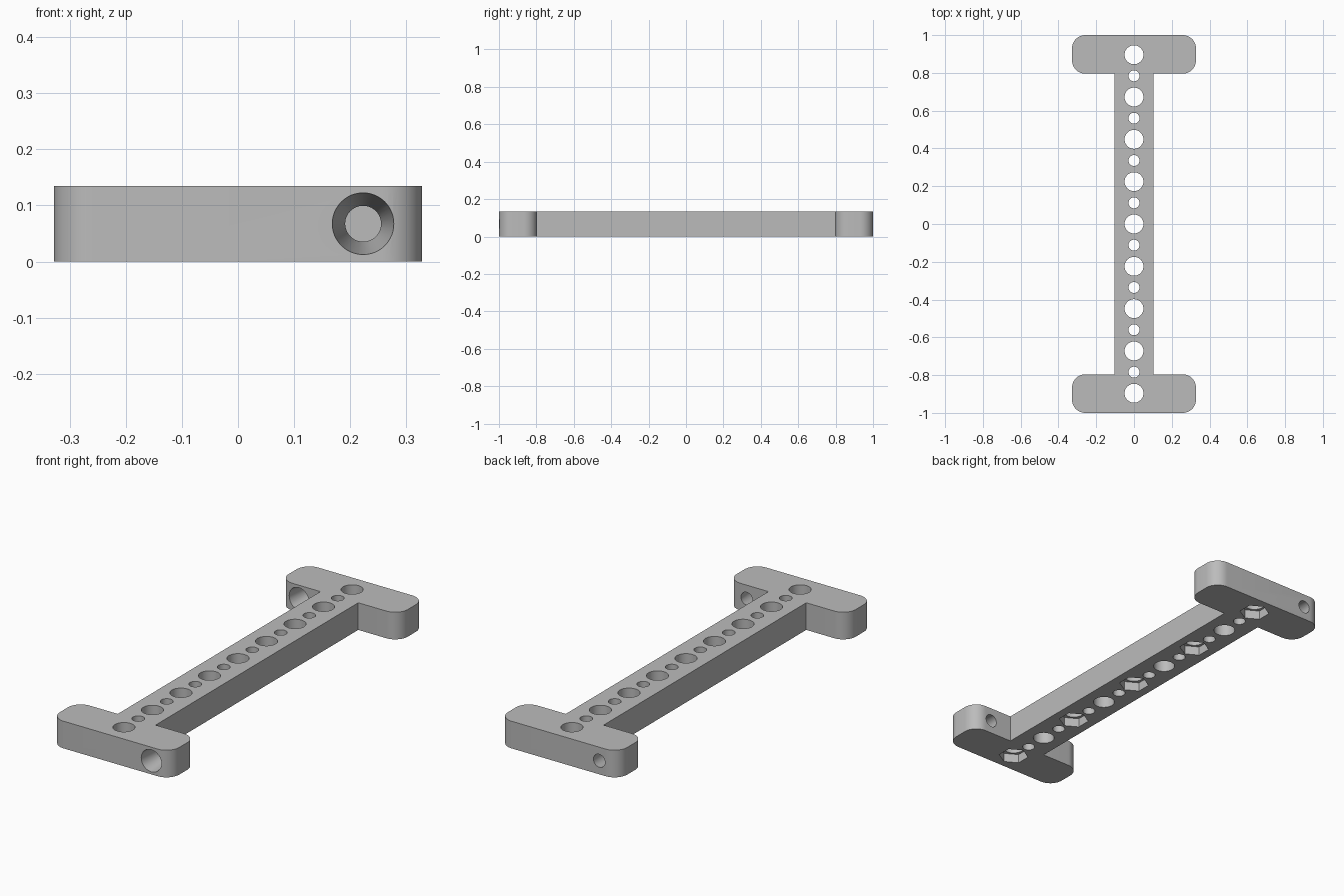
import bpy, bmesh, math
from mathutils import Matrix, Vector

if "Cube" in bpy.data.objects:
    bpy.data.objects.remove(bpy.data.objects["Cube"])

THICK = 0.135          # plate thickness
HEAD_X, HEAD_Y = 0.328, 0.796
BAR_X, CORNER = 0.104, 0.07
PITCH = 0.224          # spacing of the large holes

grey = bpy.data.materials.new("light_grey")
grey.use_nodes = True
colour = (0.5, 0.5, 0.5, 1)
grey.diffuse_color = colour
grey.node_tree.nodes["Principled BSDF"].inputs["Base Color"].default_value = colour


def to_object(bm, name):
    bmesh.ops.recalc_face_normals(bm, faces=bm.faces)
    mesh = bpy.data.meshes.new(name)
    bm.to_mesh(mesh)
    bm.free()
    obj = bpy.data.objects.new(name, mesh)
    bpy.context.collection.objects.link(obj)
    mesh.materials.append(grey)
    return obj


def arc(cx, cy, start, steps=12):
    """Quarter circle, counter-clockwise from the start angle."""
    return [(cx + CORNER * math.cos(start + i * math.pi / 2 / steps),
             cy + CORNER * math.sin(start + i * math.pi / 2 / steps))
            for i in range(steps + 1)]


def add_cylinder(bm, centre, r1, r2, depth, sides, rot=Matrix()):
    bmesh.ops.create_cone(bm, cap_ends=True, segments=sides, radius1=r1, radius2=r2,
                          depth=depth, matrix=Matrix.Translation(centre) @ rot)


def cut(target, bm, name):
    """Subtract the shapes in bm from the target."""
    cutter = to_object(bm, name)
    cutter.hide_render = True
    mod = target.modifiers.new(name, 'BOOLEAN')
    mod.operation, mod.solver, mod.object = 'DIFFERENCE', 'EXACT', cutter
    bpy.context.view_layer.objects.active = target
    bpy.ops.object.modifier_apply(modifier=name)
    bpy.data.objects.remove(cutter)


# Bar with a rounded crosspiece at each end, as one extruded outline
half = [(BAR_X, HEAD_Y)]
ix = HEAD_X - CORNER
half += arc(ix, HEAD_Y + CORNER, -math.pi / 2)
half += arc(ix, 1 - CORNER, 0)
half += arc(-ix, 1 - CORNER, math.pi / 2)
half += arc(-ix, HEAD_Y + CORNER, math.pi)
half += [(-BAR_X, HEAD_Y)]
outline = half + [(-x, -y) for x, y in half]
bm = bmesh.new()
face = bm.faces.new([bm.verts.new((x, y, 0)) for x, y in outline])
ext = bmesh.ops.extrude_face_region(bm, geom=[face])
bmesh.ops.translate(bm, vec=(0, 0, THICK),
                    verts=[v for v in ext["geom"] if isinstance(v, bmesh.types.BMVert)])
plate = to_object(bm, "drilled_connector_bar")

# Row of alternating large and small holes
bm = bmesh.new()
for i in range(-8, 9):
    r = 0.05 if i % 2 == 0 else 0.029
    add_cylinder(bm, (0, i * PITCH / 2, THICK / 2), r, r, THICK * 2, 48)
cut(plate, bm, "row_holes")

# Hexagonal nut pockets underneath every second large hole
bm = bmesh.new()
for i in range(-2, 3):
    add_cylinder(bm, (0, i * PITCH * 2, 0), 0.07, 0.07, 0.09, 6)
bm.normal_update()
for v in bm.verts:     # point the hexagons along the bar
    k = round(v.co.y / (PITCH * 2))
    c = Vector((0, k * PITCH * 2, 0))
    d = v.co - c
    a = math.atan2(d.y, d.x)
    a = math.pi / 2 + round((a - math.pi / 2) / (math.pi / 3) - 0.01) * math.pi / 3
    v.co = c + Vector((0.07 * math.cos(a), 0.07 * math.sin(a), d.z))
cut(plate, bm, "nut_pockets")

# Tapered screw holes through the crosspieces, wide at the front
bm = bmesh.new()
depth = 1 - HEAD_Y
taper = (0.055 - 0.032) / depth
over = 0.02
to_back = Matrix.Rotation(-math.pi / 2, 4, 'X')
for side in (1, -1):
    add_cylinder(bm, (side * 0.223, -side * (1 + HEAD_Y) / 2, THICK / 2),
                 0.055 + taper * over, 0.032 - taper * over, depth + 2 * over, 48, to_back)
cut(plate, bm, "screw_holes")

# Smooth curved walls, sharp edges
bpy.ops.object.select_all(action='DESELECT')
plate.select_set(True)
bpy.context.view_layer.objects.active = plate
bpy.ops.object.shade_smooth_by_angle(angle=math.radians(30))
